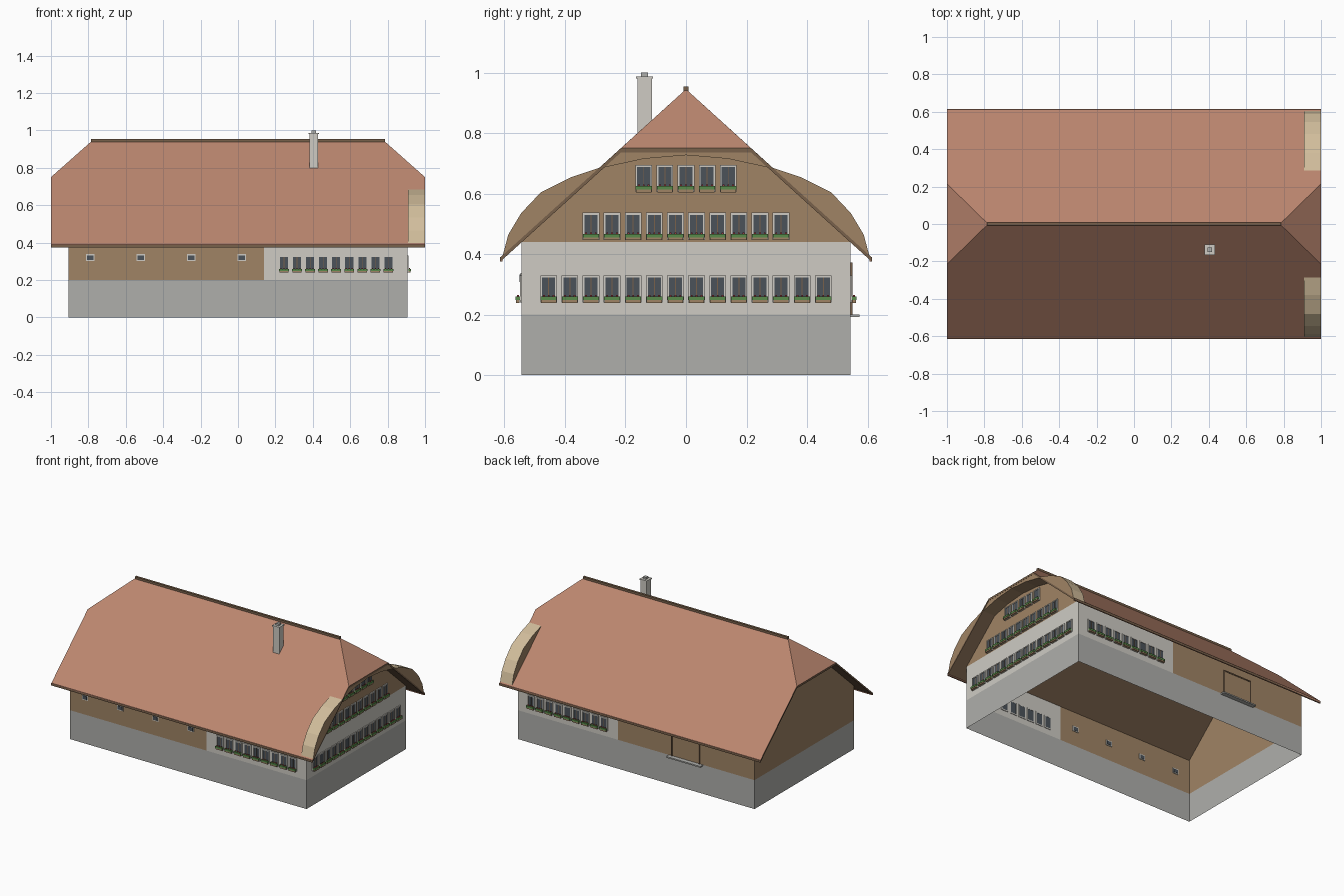
import bpy, bmesh
from mathutils import Vector

if "Cube" in bpy.data.objects:
    bpy.data.objects.remove(bpy.data.objects["Cube"])

def mat(name, r, g, b):
    m = bpy.data.materials.new(name)
    m.diffuse_color = (r, g, b, 1)
    m.use_nodes = True
    m.node_tree.nodes["Principled BSDF"].inputs["Base Color"].default_value = m.diffuse_color
    return m

WOOD = mat("wood", .35, .23, .13)
DARK = mat("dark_wood", .19, .12, .07)
TILE = mat("roof_tile", .50, .24, .16)
PLASTER = mat("plaster", .62, .60, .55)
STONE = mat("stone", .43, .43, .41)
GLASS = mat("glass", .07, .085, .10)
GREEN = mat("leaves", .10, .26, .07)
RED = mat("blossom", .35, .04, .05)
BEIGE = mat("pale_wood", .64, .51, .33)

def finish(name, bm, *mats, top=None):
    if top:  # second material on upward faces
        for f in bm.faces:
            f.normal_update()
            f.material_index = 1 if f.normal.z > top else 0
    me = bpy.data.meshes.new(name)
    bm.to_mesh(me)
    bm.free()
    for m in mats:
        me.materials.append(m)
    ob = bpy.data.objects.new(name, me)
    bpy.context.collection.objects.link(ob)
    return ob

def boxes(name, items, m):
    """items: list of (min corner, max corner)"""
    bm = bmesh.new()
    for a, b in items:
        a, b = Vector(a), Vector(b)
        for v in bmesh.ops.create_cube(bm, size=1)["verts"]:
            v.co = Vector(((a[i] + b[i]) / 2 + v.co[i] * abs(b[i] - a[i]) for i in range(3)))
    return finish(name, bm, m)

def sheets(name, polys, m):
    bm = bmesh.new()
    for p in polys:
        bm.faces.new([bm.verts.new(c) for c in p])
    return finish(name, bm, m)

def prism_x(name, pts, x0, x1, *mats):
    bm = bmesh.new()
    f = bm.faces.new([bm.verts.new((x0, y, z)) for y, z in pts])
    r = bmesh.ops.extrude_face_region(bm, geom=[f], use_keep_orig=True)
    for v in r["geom"]:
        if isinstance(v, bmesh.types.BMVert):
            v.co.x = x1
    bmesh.ops.recalc_face_normals(bm, faces=bm.faces)
    return finish(name, bm, *mats, top=.1 if len(mats) > 1 else None)

X, Y, XS = .905, .543, .14          # wall half sizes, wood/plaster split
H0, H1 = .2, .44                    # base top, side wall top

def side(y, x0, x1, z0, z1):
    q = [(x0, y, z0), (x1, y, z0), (x1, y, z1), (x0, y, z1)]
    return q if y < 0 else q[::-1]

def end(x, pts):
    q = [(x, y, z) for y, z in pts]
    return q if x > 0 else q[::-1]

def band(z0, z1):
    return [(-Y, z0), (Y, z0), (Y, z1), (-Y, z1)]

# Walls (open underneath)
sheets("base_walls", [side(s * Y, -X, X, 0, H0) for s in (-1, 1)]
       + [end(s * X, band(0, H0)) for s in (-1, 1)], STONE)
sheets("plaster_walls", [side(s * Y, XS, X, H0, H1) for s in (-1, 1)]
       + [end(X, band(H0, H1))], PLASTER)
sheets("timber_side_walls", [side(s * Y, -X, XS, H0, H1) for s in (-1, 1)], WOOD)
peak = [(.121, .822), (-.121, .822)]
sheets("timber_gables", [end(X, [(-Y, H1), (Y, H1)] + peak),
       end(-X, [(-Y, H0), (Y, H0), (Y, H1)] + peak + [(-Y, H1)])], WOOD)

# Half-hipped roof with thickness
T = .014
bm = bmesh.new()
ridge = {s: bm.verts.new((s * .78, 0, .945)) for s in (-1, 1)}
hip = {(s, t): bm.verts.new((s, t * .215, .75)) for s in (-1, 1) for t in (-1, 1)}
eave = {(s, t): bm.verts.new((s, t * .615, .388)) for s in (-1, 1) for t in (-1, 1)}
for t in (-1, 1):
    bm.faces.new([eave[-1, t], eave[1, t], hip[1, t], ridge[1], ridge[-1], hip[-1, t]])
    bm.faces.new([hip[t, -1], hip[t, 1], ridge[t]])
bmesh.ops.recalc_face_normals(bm, faces=bm.faces)
if sum(f.normal.z for f in bm.faces) < 0:
    bmesh.ops.reverse_faces(bm, faces=bm.faces)
tops = list(bm.faces)
r = bmesh.ops.extrude_face_region(bm, geom=tops, use_keep_orig=True)
for v in r["geom"]:
    if isinstance(v, bmesh.types.BMVert):
        v.co.z -= T
bmesh.ops.recalc_face_normals(bm, faces=bm.faces)
finish("roof", bm, DARK, TILE, top=.1)
boxes("ridge_cap", [((-.785, -.008, .937), (.785, .008, .953))], DARK)
boxes("eave_boards", [((-1, s * .606, .375), (1, s * .615, .39)) for s in (-1, 1)], TILE)

# Curved arch on the right gable: two wings above the roof and a crown below the hip
arch = [(.272, .690), (.38, .654), (.48, .604), (.545, .535), (.587, .465), (.607, .39), (.615, .375)]
for s, n in ((-1, "front"), (1, "back")):
    prism_x("arch_wing_" + n, [(s * y, z) for y, z in arch], .908, 1.0, WOOD, BEIGE)
prism_x("arch_crown", [(-.272, .686), (-.14, .715), (0, .727), (.14, .715), (.272, .686),
                       (.218, .737), (-.218, .737)], X, .998, WOOD)

# Chimney
def stack(w, z0, z1):
    return ((.405 - w, -.137 - w, z0), (.405 + w, -.137 + w, z1))
boxes("chimney", [stack(.024, .785, .98), stack(.028, .98, .987)], PLASTER)
boxes("chimney_pot", [stack(.012, .987, 1.0)], STONE)

# Helper: box on a wall, u along the wall, d outward
def on(wall, u, w, z0, z1, d0, d1):
    if wall == "right":
        return ((X + d0, u - w / 2, z0), (X + d1, u + w / 2, z1))
    s = -1 if wall == "front" else 1
    return ((u - w / 2, s * (Y + d0), z0), (u + w / 2, s * (Y + d1), z1))

# Windows with flower boxes
rows = [("right", 0, 14, .24), ("right", 0, 10, .447), ("right", 0, 5, .605),
        ("front", .525, 9, .24), ("back", .525, 9, .24)]
frames, panes, bars, tubs, leaves, buds = [], [], [], [], [], []
for wall, c, n, z in rows:
    for i in range(n):
        u = c + (i - (n - 1) / 2) * .0698
        for k in (-1, 1):
            frames.append(on(wall, u + k * .0245, .006, z, z + .09, -.004, .006))
        frames.append(on(wall, u, .055, z + .083, z + .09, -.004, .006))
        frames.append(on(wall, u, .055, z, z + .008, -.004, .006))
        bars.append(on(wall, u, .003, z + .008, z + .083, 0, .004))
        panes.append(on(wall, u, .044, z + .008, z + .083, -.003, .003))
        tubs.append(on(wall, u, .05, z - .001, z + .014, .007, .018))
        leaves.append(on(wall, u, .053, z + .008, z + .02, .006, .02))
        buds += [on(wall, u + k * .016, .006, z + .019, z + .025, .009, .015) for k in (-1, 0, 1)]
# Small stable windows
for i in range(4):
    u = -.79 + i * .27
    frames.append(on("front", u, .045, .302, .338, -.004, .004))
    panes.append(on("front", u, .033, .308, .332, -.006, .007))
boxes("window_frames", frames, PLASTER)
boxes("window_panes", panes, GLASS)
boxes("window_bars", bars, DARK)
boxes("flower_boxes", tubs, WOOD)
boxes("flower_leaves", leaves, GREEN)
boxes("flower_blossoms", buds, RED)

# Barn door and its ramp slab at the back
boxes("barn_door", [on("back", -.38, .205, .205, .365, -.003, .004)], WOOD)
boxes("barn_door_frame", [on("back", -.38 + k * .105, .008, .2, .37, -.003, .007) for k in (-1, 1)]
      + [on("back", -.38, .218, .365, .373, -.003, .007)], DARK)
boxes("door_slab", [on("back", -.38, .26, .192, .201, 0, .03)], STONE)
